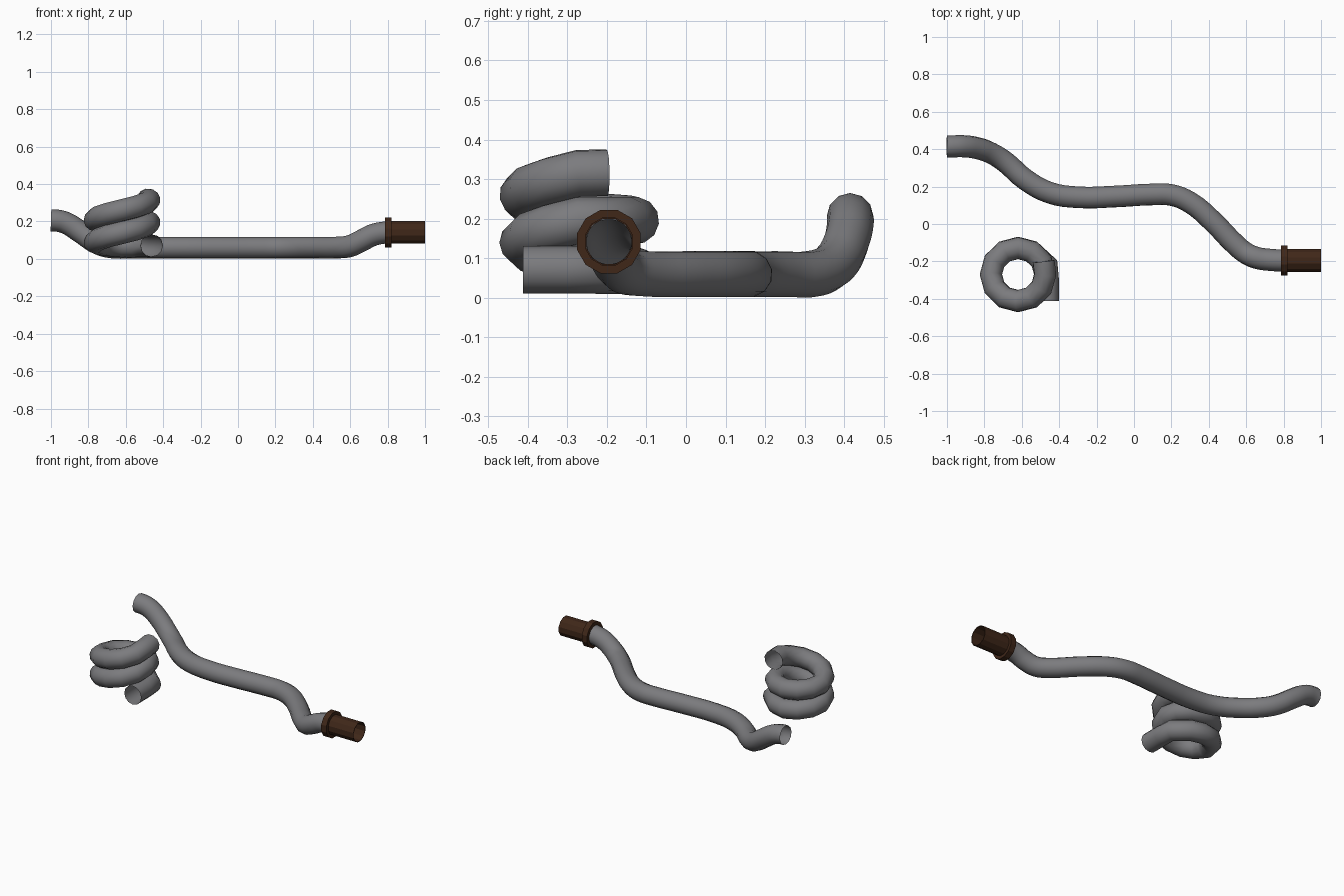
import bpy, math

if "Cube" in bpy.data.objects:
    bpy.data.objects.remove(bpy.data.objects["Cube"])

def material(name, rgb):
    m = bpy.data.materials.new(name)
    m.diffuse_color = (*rgb, 1)
    m.use_nodes = True
    m.node_tree.nodes["Principled BSDF"].inputs["Base Color"].default_value = m.diffuse_color
    return m

grey = material('hose_grey', (.2, .2, .21))
brown = material('nozzle_brown', (.05, .02, .0095))

def tube(name, pts, kind, radius):
    """Open 12-sided tube swept along a path, turned into a smooth mesh."""
    cu = bpy.data.curves.new(name, 'CURVE')
    cu.dimensions = '3D'
    cu.bevel_depth = radius
    cu.bevel_resolution = 4
    cu.resolution_u = 4
    cu.materials.append(grey)
    sp = cu.splines.new(kind)
    if kind == 'BEZIER':
        sp.bezier_points.add(len(pts) - 1)
        for bp, p in zip(sp.bezier_points, pts):
            bp.co = p
            bp.handle_left_type = bp.handle_right_type = 'AUTO'
    else:
        sp.points.add(len(pts) - 1)
        for q, p in zip(sp.points, pts):
            q.co = (*p, 1)
    ob = bpy.data.objects.new(name, cu)
    bpy.context.collection.objects.link(ob)
    bpy.ops.object.select_all(action='DESELECT')
    ob.select_set(True)
    bpy.context.view_layer.objects.active = ob
    bpy.ops.object.convert(target='MESH')
    bpy.ops.object.shade_smooth_by_angle(angle=math.radians(50))
    return ob

def ring(name, x0, x1, r_out, r_in, centre, mat, n=12):
    """Flat-faced hollow ring along x."""
    prof = [(x0, r_out), (x1, r_out), (x1, r_in), (x0, r_in)]
    verts, faces = [], []
    for i in range(n):
        a = math.tau * (i + 0.5) / n
        verts += [(x, centre[0] + r * math.cos(a), centre[1] + r * math.sin(a)) for x, r in prof]
        j = (i + 1) % n
        faces += [(i*4 + k, i*4 + (k+1) % 4, j*4 + (k+1) % 4, j*4 + k) for k in range(4)]
    me = bpy.data.meshes.new(name)
    me.from_pydata(verts, [], faces)
    me.materials.append(mat)
    ob = bpy.data.objects.new(name, me)
    bpy.context.collection.objects.link(ob)
    return ob

# Long hose lying on the ground, lifted at both ends
tube('long_hose', [
    (-1, .415, .206), (-.97, .415, .205), (-.92, .416, .192), (-.84, .406, .142),
    (-.76, .377, .088), (-.69, .333, .063), (-.58, .237, .06), (-.45, .167, .06),
    (-.3, .143, .06), (-.1, .147, .06), (.1, .158, .06), (.2, .155, .06),
    (.3, .115, .06), (.42, .015, .06), (.54, -.108, .061), (.6, -.157, .069),
    (.66, -.182, .097), (.72, -.191, .127), (.78, -.195, .14), (.82, -.195, .142)],
    'BEZIER', .059)

# Coiled hose: straight tail, then two rising loops
heights = [.07, .068, .088, .14, .195, .195, .207, .26, .315, .335]
coil = [(-.461, -.412, .071), (-.461, -.3, .071), (-.465, -.22, .07)]
for i in range(2, 26):
    a = math.radians(30 * i)
    t = i / 3
    k = int(t)
    z = heights[k] + (heights[k + 1] - heights[k]) * (t - k)
    coil.append((-.62 + .145 * math.cos(a), -.27 + .142 * math.sin(a), z))
coil[-1] = (-.483, -.2, .316)
tube('coiled_hose', coil, 'POLY', .06)

# Brown nozzle with its collar
ring('nozzle_collar', .785, .822, .083, .06, (-.195, .142), brown)
ring('nozzle_tube', .81, 1.0, .063, .059, (-.195, .142), brown)
